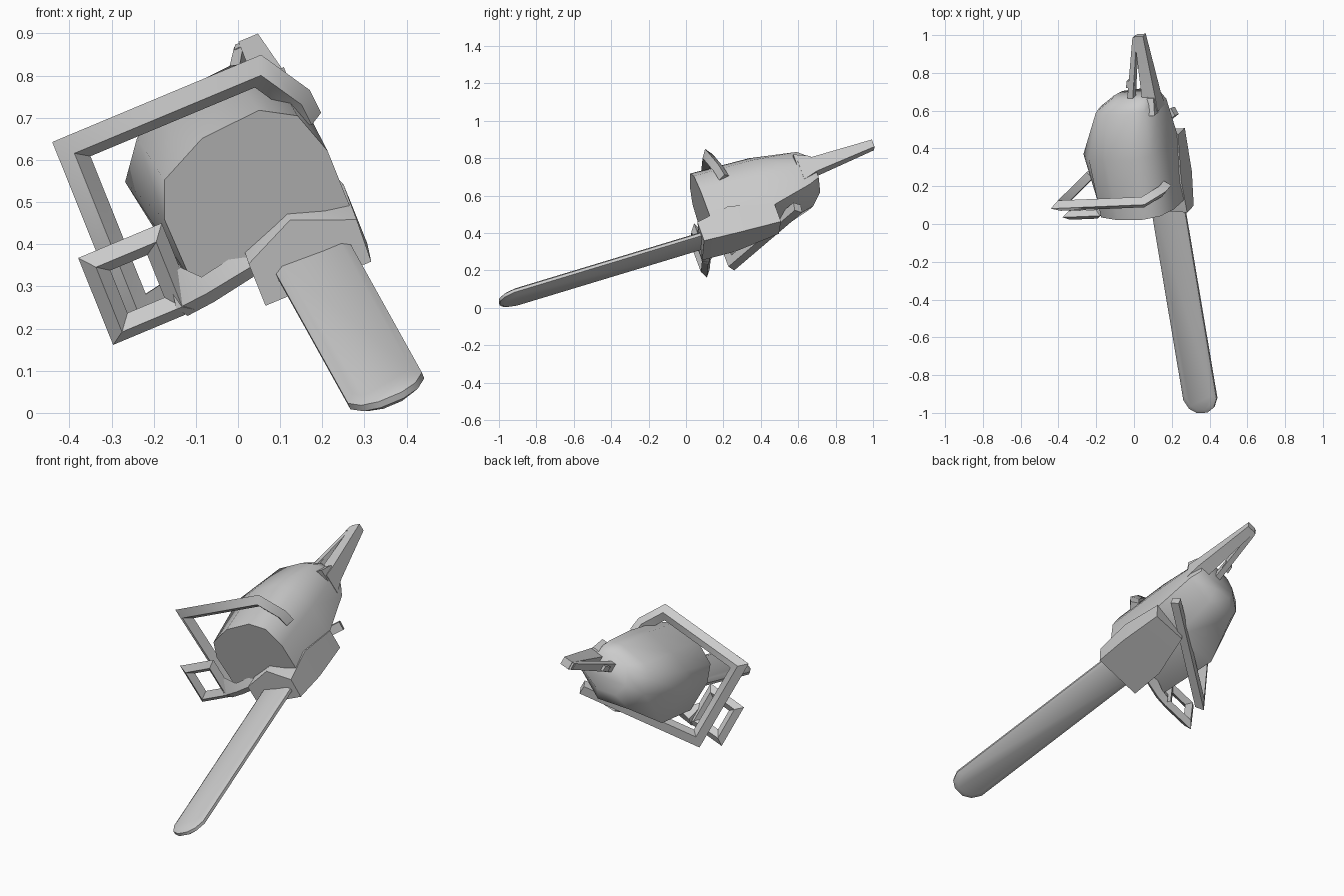
import bpy, bmesh, math
from mathutils import Vector, Matrix

if "Cube" in bpy.data.objects:
    bpy.data.objects.remove(bpy.data.objects["Cube"])

# Tilted frame of the saw: X = width of the bar, Y = backwards along the bar, Z = bar thickness
Y = Vector((-0.159, 0.945, 0.286)).normalized()
X = Vector((0.92, 0.04, 0.385))
X = (X - Y * X.dot(Y)).normalized()
Z = X.cross(Y)
POSE = Matrix.Translation((0, 0, 0.45)) @ Matrix((X, Y, Z)).transposed().to_4x4()


def loft(name, rings, closed=False, angle=50):
    """Skin a list of equal-length point rings; cap the ends unless closed."""
    bm = bmesh.new()
    vs = [[bm.verts.new(p) for p in r] for r in rings]
    n = len(rings[0])
    pairs = list(zip(vs, vs[1:])) + ([(vs[-1], vs[0])] if closed else [])
    for a, b in pairs:
        for i in range(n):
            bm.faces.new((a[i], a[(i + 1) % n], b[(i + 1) % n], b[i]))
    if not closed:
        bm.faces.new(vs[0])
        bm.faces.new(vs[-1])
    bmesh.ops.recalc_face_normals(bm, faces=bm.faces[:])
    me = bpy.data.meshes.new(name)
    bm.to_mesh(me)
    bm.free()
    ob = bpy.data.objects.new(name, me)
    bpy.context.collection.objects.link(ob)
    ob.matrix_world = POSE
    for o in bpy.context.selected_objects:
        o.select_set(False)
    ob.select_set(True)
    bpy.context.view_layer.objects.active = ob
    bpy.ops.object.shade_smooth_by_angle(angle=math.radians(angle))
    return ob


def tube(name, path, ru, rv, u, closed=False):
    """Mitred rod with a diamond section; u is roughly the first diagonal."""
    p = [Vector(q) for q in path]
    n = len(p)
    d = [(p[(i + 1) % n] - p[i]).normalized() for i in range(n)]
    u = Vector(u)
    u = (u - d[0] * u.dot(d[0])).normalized()
    v = d[0].cross(u)
    ring = [p[0] + u * ru, p[0] + v * rv, p[0] - u * ru, p[0] - v * rv]

    def slide(ring, q, along, normal):
        return [c + along * ((q - c).dot(normal) / along.dot(normal)) for c in ring]
    if closed:
        ring = slide(ring, p[0], d[0], d[-1] + d[0])
    rings = [ring]
    for i in range(1, n):
        last = i == n - 1 and not closed
        ring = slide(ring, p[i], d[i - 1], d[i - 1] if last else d[i - 1] + d[i])
        rings.append(ring)
    return loft(name, rings, closed)


def rect(y, x0, x1, z0, z1):
    return [(x0, y, z0), (x1, y, z0), (x1, y, z1), (x0, y, z1)]


# Engine body: faceted sections from front to back
front = [(-.15, -.12), (-.155, .05), (-.12, .14), (0, .2), (.15, .21),
         (.23, .16), (.265, .05), (.265, -.12), (.05, -.17)]
middle = [(-.16, -.15), (-.195, .06), (-.13, .15), (-.02, .185), (.14, .2),
          (.23, .15), (.27, .03), (.27, -.15), (.1, -.21)]
rear = [(-.05, -.11), (-.08, 0), (-.07, .09), (0, .135), (.15, .145),
        (.22, .125), (.265, .02), (.265, -.09), (.12, -.16)]
end = [(.03, -.07), (.01, 0), (.02, .05), (.06, .09), (.15, .1),
       (.21, .08), (.245, .02), (.245, -.06), (.13, -.1)]
loft("engine_body", [[(x, y, z) for x, z in s] for y, s in
                     ((.09, front), (.42, middle), (.66, rear), (.72, end))], angle=60)

# Clutch cover around the root of the bar
loft("clutch_cover", [
    [(-.012, .015, -.11), (-.012, .015, -.223), (.26, .015, -.223), (.265, .015, -.112), (.12, .05, -.06)],
    [(.0, .2, -.1), (.0, .2, -.235), (.275, .2, -.24), (.275, .2, -.08), (.12, .2, -.05)],
    [(.08, .44, -.13), (.08, .44, -.24), (.272, .44, -.25), (.275, .44, -.14), (.15, .44, -.11)]])

# Guide bar with a rounded nose and bevelled rim
half = [(.095, .08), (.095, -1.045), (.07, -1.095), (.03, -1.12)]
outline = half + [(-x, y) for x, y in reversed(half)]


def bar_ring(z, inset):
    k = 1 - inset / .095
    return [(.135 + x * k, y + (inset if y < 0 else 0), -.172 + z) for x, y in outline]


loft("guide_bar", [bar_ring(-.02, .02), bar_ring(-.008, 0), bar_ring(.008, 0), bar_ring(.02, .02)])

# Wrap-around front handle with a brace running under the body
tube("wrap_handle", [(.255, .235, .09), (.25, .225, .15), (.187, .205, .262), (-.293, .205, .262),
                     (-.293, .215, -.18), (.255, .555, -.195)], .036, .03, (1, 0, .6))

# Hand guard loop and its arm
tube("hand_guard", [(-.35, .07, .02), (-.195, .07, .02), (-.195, .07, -.155), (-.35, .07, -.155)],
     .025, .03, (0, 1, 0), True)
loft("guard_arm", [
    [(-.21, .045, -.155), (-.19, .07, -.19), (-.17, .1, -.16), (-.19, .07, -.04)],
    [(-.13, .05, -.15), (-.12, .075, -.185), (-.12, .105, -.15), (-.125, .075, -.115)],
    [(0, .08, -.14), (.01, .1, -.17), (.01, .15, -.14), (0, .1, -.1)]])

# Rear handle: main beam, thin lower strut, tip, mount and trigger
loft("rear_handle_beam", [rect(.64, .185, .268, -.055, .06), rect(.72, .19, .266, -.03, .055),
                          rect(1.06, .205, .255, .012, .055)])
loft("rear_handle_strut", [rect(.68, .1, .132, .015, .065), rect(1.045, .19, .215, .018, .052)])
loft("rear_handle_tip", [rect(1.02, .187, .255, .014, .055), rect(1.055, .195, .255, .016, .053)])
loft("rear_handle_mount", [rect(.63, .085, .265, -.05, .1), rect(.715, .1, .26, -.01, .065)])
loft("trigger", [rect(.775, .108, .155, .025, .055), rect(.815, .12, .165, .025, .055)])
